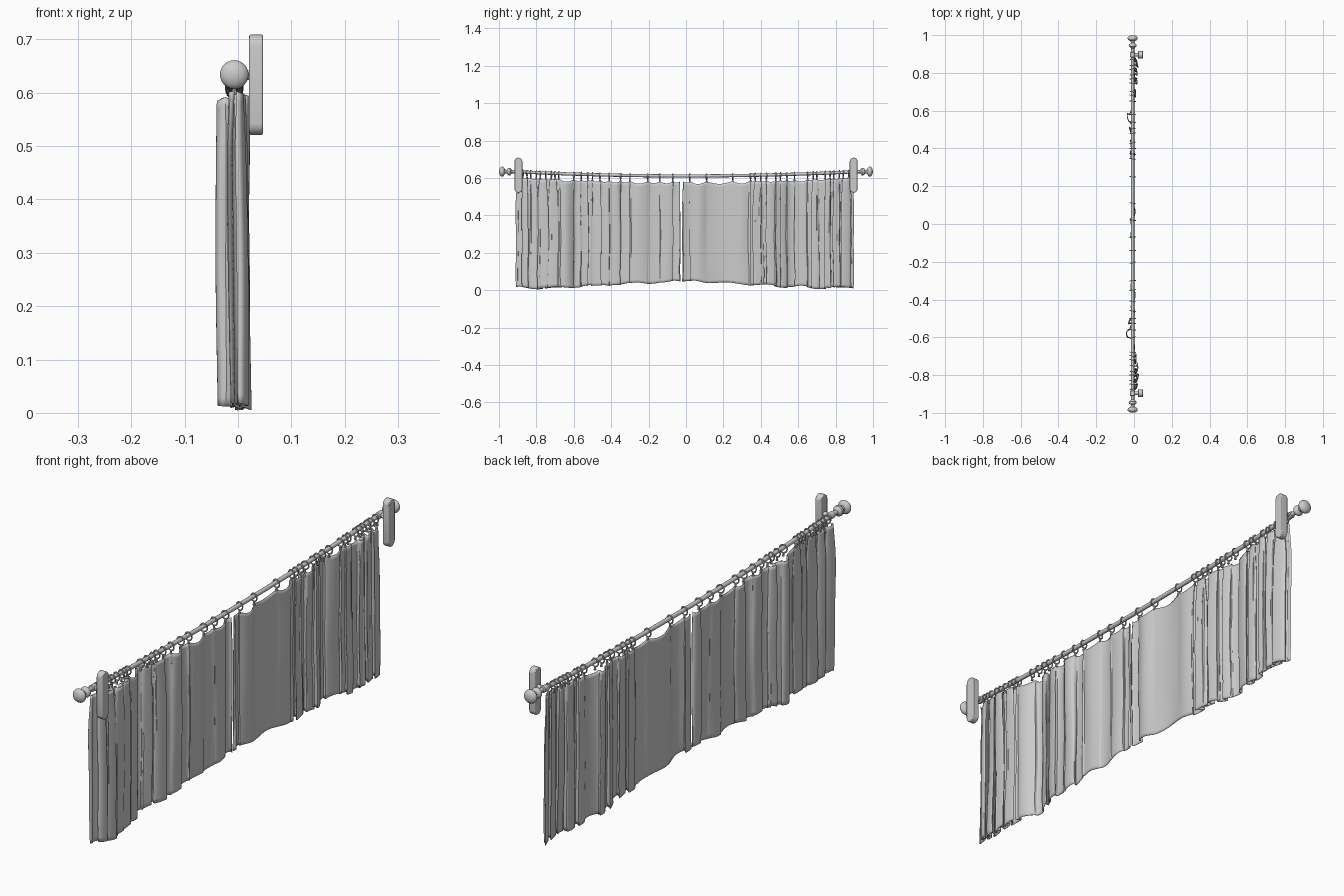
import bpy, bmesh, math, random
from mathutils import Vector, Matrix

if "Cube" in bpy.data.objects:
    bpy.data.objects.remove(bpy.data.objects["Cube"])

random.seed(4)
RX = -0.007                                   # rod axis in x


def rod_z(y):
    return 0.611 + 0.023 * min(1.0, (y / 0.92) ** 2)


def finish(name, bm, smooth=True):
    bmesh.ops.recalc_face_normals(bm, faces=bm.faces)
    me = bpy.data.meshes.new(name)
    bm.to_mesh(me)
    bm.free()
    ob = bpy.data.objects.new(name, me)
    bpy.context.collection.objects.link(ob)
    if smooth:
        bpy.context.view_layer.objects.active = ob
        ob.select_set(True)
        bpy.ops.object.shade_smooth_by_angle(angle=math.radians(40))
        ob.select_set(False)
    return ob


def lathe_y(bm, profile, side, n=24):
    """Revolve (y, radius) stations around the rod axis."""
    loops = []
    for y, r in profile:
        yy = y * side
        loops.append([bm.verts.new((RX + r * math.cos(a), yy, rod_z(yy) + r * math.sin(a)))
                      for a in (2 * math.pi * k / n for k in range(n))])
    for a, b in zip(loops, loops[1:]):
        for k in range(n):
            bm.faces.new((a[k], a[(k + 1) % n], b[(k + 1) % n], b[k]))
    bm.faces.new(loops[0])
    bm.faces.new(loops[-1])


# Sagging rod
bm = bmesh.new()
lathe_y(bm, [(-0.95 + 1.9 * i / 40, 0.0085) for i in range(41)], 1, 16)
finish("curtain_rod", bm)

# Turned finials
ball = [(0.983 - 0.016 * math.cos(t), 0.027 * math.sin(t))
        for t in (math.radians(d) for d in range(25, 180, 14))]
collar = [(0.93, 0.009), (0.935, 0.014), (0.940, 0.020), (0.947, 0.021),
          (0.953, 0.018), (0.957, 0.010), (0.963, 0.010)]
for side, tag in ((-1, "front"), (1, "back")):
    bm = bmesh.new()
    lathe_y(bm, collar + ball + [(0.999, 0.002)], side)
    finish("finial_" + tag, bm)

    # Wall plate with rounded ends
    y0 = 0.896 * side
    bm = bmesh.new()
    outline = []
    for zc, start in ((0.688, 0), (0.542, 180)):
        for k in range(9):
            a = math.radians(start + k * 22.5)
            outline.append((y0 + 0.021 * math.cos(a), zc + 0.021 * math.sin(a)))
    f = bm.faces.new([bm.verts.new((0.021, y, z)) for y, z in outline])
    ext = bmesh.ops.extrude_face_region(bm, geom=[f])
    bmesh.ops.translate(bm, verts=[v for v in ext["geom"] if isinstance(v, bmesh.types.BMVert)],
                        vec=(0.026, 0, 0))
    plate = finish("wall_plate_" + tag, bm)
    bev = plate.modifiers.new("soft_edge", 'BEVEL')
    bev.width, bev.segments, bev.limit_method = 0.003, 2, 'ANGLE'

    # Bracket arm and socket around the rod
    bm = bmesh.new()
    bmesh.ops.create_cone(bm, cap_ends=True, segments=16, radius1=0.009, radius2=0.009, depth=0.032,
                          matrix=Matrix.Translation((0.011, y0, rod_z(y0))) @ Matrix.Rotation(math.pi / 2, 4, 'Y'))
    finish("bracket_arm_" + tag, bm)
    bm = bmesh.new()
    lathe_y(bm, [(0.882, 0.010), (0.884, 0.013), (0.908, 0.013), (0.910, 0.010)], side)
    finish("bracket_socket_" + tag, bm)


# Hanging rings, each with a small clip
def ring(name, y):
    z0 = rod_z(y) - 0.005
    tilt = Matrix.Rotation(random.uniform(-0.25, 0.25), 3, 'Z')
    bm = bmesh.new()
    n, m = 20, 6
    loops = []
    for i in range(n):
        a = 2 * math.pi * i / n
        lp = []
        for j in range(m):
            b = 2 * math.pi * j / m
            r = 0.0145 + 0.0028 * math.cos(b)
            v = tilt @ Vector((r * math.cos(a), 0.0028 * math.sin(b), r * math.sin(a) * 1.1))
            lp.append(bm.verts.new(v + Vector((RX, y, z0))))
        loops.append(lp)
    for i in range(n):
        a, b = loops[i], loops[(i + 1) % n]
        for j in range(m):
            bm.faces.new((a[j], a[(j + 1) % m], b[(j + 1) % m], b[j]))
    bmesh.ops.create_cone(bm, cap_ends=True, segments=8, radius1=0.005, radius2=0.003, depth=0.016,
                          matrix=Matrix.Translation((RX, y, z0 - 0.022)))
    finish(name, bm)


def bump(y, c, w):
    return math.exp(-((y - c) / w) ** 2)


# Pleated cloth: hangs from each ring, spare length folds over itself
def panel(name, stations, side):
    segs = []
    for i in range(len(stations) - 1):
        gap = stations[i + 1] - stations[i]
        spare = max(0.0, 0.085 - gap)
        segs.append((stations[i], gap, (1 if i % 2 else -1) * random.uniform(0.006, 0.011),
                     spare * random.uniform(0.15, 0.38), random.uniform(0, 6.28)))
    rows, cols = 36, 14
    bm = bmesh.new()
    grid = []
    for s, (y0, gap, amp, over, ph) in enumerate(segs):
        for c in range(cols + (s == len(segs) - 1)):
            t = c / cols
            col = []
            for r in range(rows + 1):
                h = r / rows
                wave = math.sin(math.pi * t)
                y = y0 + gap * t - over * math.sin(2 * math.pi * t) * (0.55 + 0.45 * min(1, h * 4))
                y += 0.004 * h * math.sin(5 * h + ph) * wave
                y += 0.003 * math.sin(9 * h) * h
                x = RX + amp * wave * (1 + 0.35 * math.sin(3 * h + ph))
                x += 0.007 * math.cos(math.pi * t) * min(1, over * 70) * min(1, 4 * h + 0.3)
                x += -0.021 * bump(y, 0.57, 0.06) + 0.015 * bump(y, 0.77, 0.09)
                x += 0.006 * h * bump(y, 0.87, 0.1)
                x = max(-0.045, min(0.026, x))
                top = rod_z(y) - 0.029 - 0.16 * min(gap, 0.09) * wave
                base = 0.048 - 0.035 * min(1, max(0, (y - 0.02) / 0.65))
                base += 0.005 * math.sin(31 * y + side) + 0.004 * wave * math.sin(ph)
                col.append(bm.verts.new((x, y * side, top + (base - top) * h)))
            grid.append(col)
    for a, b in zip(grid, grid[1:]):
        for r in range(rows):
            bm.faces.new((a[r], b[r], b[r + 1], a[r + 1]))
    ob = finish(name, bm)
    sol = ob.modifiers.new("cloth_thickness", 'SOLIDIFY')
    sol.thickness, sol.offset = 0.002, 0


back_rings = [0.02, 0.11, 0.25, 0.345, 0.37, 0.40, 0.43, 0.48, 0.505, 0.54, 0.58, 0.65,
              0.68, 0.70, 0.745, 0.77, 0.79, 0.82, 0.84, 0.87]
front_rings = [0.07, 0.14, 0.205, 0.30, 0.35, 0.41, 0.46, 0.50, 0.525, 0.56, 0.60, 0.68,
               0.70, 0.72, 0.75, 0.78, 0.80, 0.83, 0.85, 0.872]
for side, tag, ys, inner, outer in ((1, "back", back_rings, -0.013, 0.885),
                                    (-1, "front", front_rings, 0.033, 0.897)):
    for i, y in enumerate(ys):
        ring("ring_%s_%02d" % (tag, i + 1), y * side)
    panel("curtain_" + tag, [inner] + ys + [outer], side)
